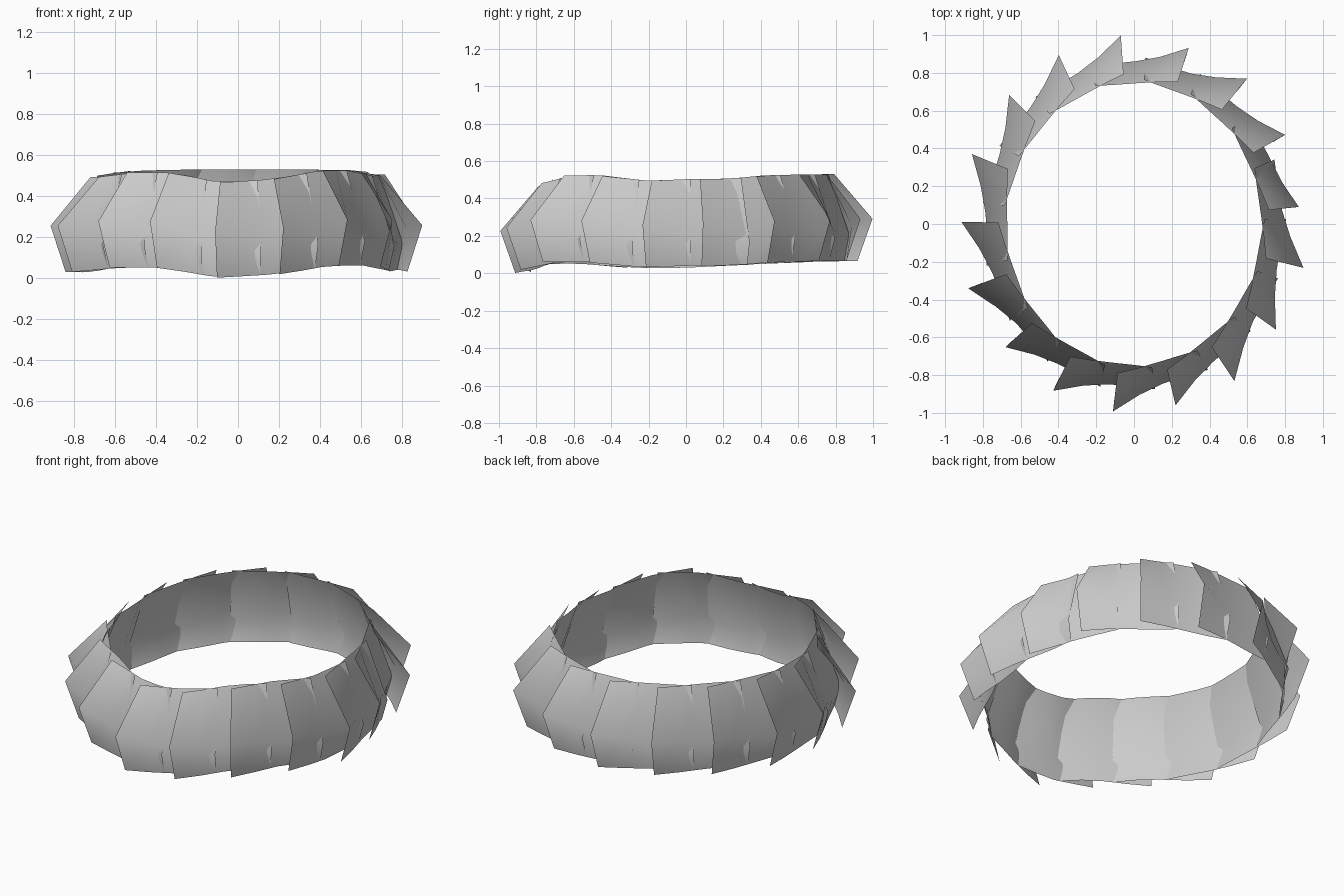
import bpy
from math import radians, cos, sin

if "Cube" in bpy.data.objects:
    bpy.data.objects.remove(bpy.data.objects["Cube"])

# flared tip of every plate: (angle, relative reach)
TIPS = [(94.4, 1.0), (71.2, 0.985), (49.6, 1.01), (28.3, 0.995), (5.4, 0.96),
        (-13.3, 1.01), (-34.2, 0.995), (-55.0, 1.015), (-75.9, 0.99),
        (-97, 1.0), (-118, 1.0), (-138.8, 0.99), (-160.5, 1.02),
        (179.4, 1.0), (158.5, 1.01), (136.7, 0.995), (116.0, 0.995)]

# gentle wave of the lower rim: (angle, height)
WAVE = [(-97, 0.002), (-75, 0.02), (-55, 0.06), (-38, 0.062), (-15, 0.031),
        (3, 0.042), (18, 0.042), (35, 0.062), (65, 0.066), (105, 0.067),
        (135, 0.06), (160, 0.045), (182, 0.028), (200, 0.03), (222, 0.052),
        (243, 0.05), (263, 0.002)]

# columns across one plate, from flared tip to tucked tail:
# (angle offset, lower radius, ridge radius, upper radius, ridge height)
COLUMNS = [(0, 0.92, 1.0, 0.795, 0.225),
           (9, 0.873, 0.905, 0.762, 0.19),
           (18, 0.842, 0.862, 0.745, 0.155),
           (27, 0.832, 0.858, 0.745, 0.13),
           (36, 0.85, 0.883, 0.765, 0.12)]
HEIGHT = 0.463


def wave(a):
    a = (a + 97) % 360 - 97
    for (a0, z0), (a1, z1) in zip(WAVE, WAVE[1:]):
        if a0 <= a <= a1:
            return z0 + (z1 - z0) * (a - a0) / (a1 - a0)
    return WAVE[0][1]


def plate(name, start, reach):
    verts = []
    for off, low, ridge, up, rz in COLUMNS:
        a = radians(start + off)
        base = wave(start + off)
        grow = 1 + (reach - 1) * max(0, 1 - off / 18)
        # the ring is slightly narrower across x
        for r, z, sx in ((low * grow, 0, 0.913), (ridge * grow, rz, 0.913),
                         (up, HEIGHT, 0.903)):
            verts.append((r * cos(a) * sx, r * sin(a), base + z))
    faces = []
    for c in range(len(COLUMNS) - 1):
        for k in range(2):
            i = c * 3 + k
            faces.append((i, i + 3, i + 4, i + 1))
    mesh = bpy.data.meshes.new(name)
    mesh.from_pydata(verts, [], faces)
    mesh.polygons.foreach_set("use_smooth", [True] * len(faces))
    mesh.update()
    obj = bpy.data.objects.new(name, mesh)
    bpy.context.collection.objects.link(obj)


# overlapping plates around the ring
for n, (angle, reach) in enumerate(TIPS):
    plate(f"ring_plate_{n + 1:02d}", angle, reach)
